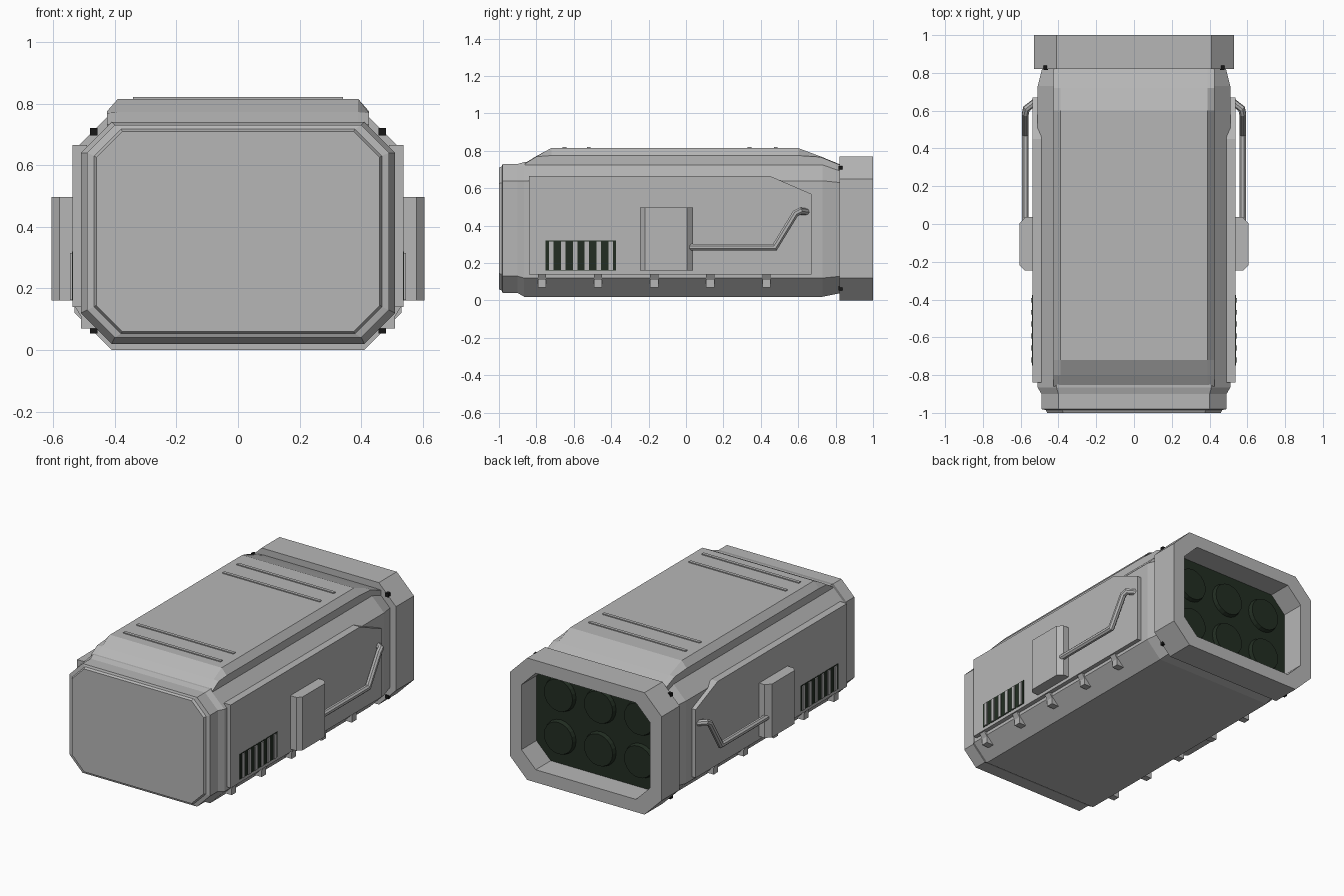
import bpy, bmesh, math
from mathutils import Vector

cube = bpy.data.objects.get("Cube")
if cube:
    bpy.data.objects.remove(cube, do_unlink=True)


def material(name, rgb):
    m = bpy.data.materials.new(name)
    m.use_nodes = True
    m.diffuse_color = (*rgb, 1)
    m.node_tree.nodes["Principled BSDF"].inputs["Base Color"].default_value = (*rgb, 1)
    return m


GREY = material("hull grey", (0.47, 0.47, 0.47))
GREEN = material("dark green", (0.016, 0.027, 0.016))
BLACK = material("bolt black", (0.008, 0.008, 0.008))


def finish(name, bm, *mats):
    bmesh.ops.recalc_face_normals(bm, faces=bm.faces[:])
    me = bpy.data.meshes.new(name)
    bm.to_mesh(me)
    bm.free()
    for m in mats:
        me.materials.append(m)
    ob = bpy.data.objects.new(name, me)
    bpy.context.collection.objects.link(ob)
    return ob


def loft(name, rings, *mats, end_material=0):
    """Skin a chain of closed rings and cap both ends."""
    bm = bmesh.new()
    loops = [[bm.verts.new(p) for p in ring] for ring in rings]
    n = len(loops[0])
    for a, b in zip(loops, loops[1:]):
        for i in range(n):
            j = (i + 1) % n
            bm.faces.new((a[i], a[j], b[j], b[i]))
    bm.faces.new(loops[0])
    bm.faces.new(loops[-1]).material_index = end_material
    return finish(name, bm, *mats)


def octagon(y, hx, z0, z1, c):
    half = [(hx - c, z0), (hx, z0 + c), (hx, z1 - c), (hx - c, z1)]
    return [(x, y, z) for x, z in half] + [(-x, y, z) for x, z in reversed(half)]


def box(name, lo, hi, mat):
    corners = [(lo[0], lo[1]), (hi[0], lo[1]), (hi[0], hi[1]), (lo[0], hi[1])]
    return loft(name, [[(x, y, z) for x, y in corners] for z in (lo[2], hi[2])], mat)


def tube(name, path, radius, mat, sides=8):
    """Sweep a polygon along a path with mitred corners."""
    pts = [Vector(p) for p in path]
    dirs = [(b - a).normalized() for a, b in zip(pts, pts[1:])]
    d = dirs[0]
    u = d.cross(Vector((1, 0, 0))).normalized()
    v = d.cross(u)
    ring = [pts[0] + radius * (math.cos(t) * u + math.sin(t) * v)
            for t in (math.tau * (i + 0.5) / sides for i in range(sides))]
    rings = [ring]
    for i, d in enumerate(dirs):
        normal = (d + dirs[i + 1]).normalized() if i + 1 < len(dirs) else d
        ring = [p + d * ((pts[i + 1] - p).dot(normal) / d.dot(normal)) for p in ring]
        rings.append(ring)
    return loft(name, rings, mat)


# Main hull with raised nose plate
loft("hull", [octagon(*s) for s in (
    (-1.0, 0.46, 0.06, 0.71, 0.085),
    (-0.985, 0.467, 0.053, 0.717, 0.087),
    (-0.98, 0.49, 0.04, 0.73, 0.09),
    (-0.9, 0.49, 0.04, 0.73, 0.09),
    (-0.865, 0.51, 0.02, 0.74, 0.1),
    (0.73, 0.51, 0.02, 0.74, 0.1),
    (0.83, 0.485, 0.04, 0.72, 0.09))], GREY)

# Rear collar with a recessed dark opening
loft("rear_collar", [octagon(*s) for s in (
    (0.82, 0.53, 0.0, 0.77, 0.12),
    (1.0, 0.53, 0.0, 0.77, 0.12),
    (1.0, 0.45, 0.08, 0.69, 0.1),
    (0.85, 0.45, 0.08, 0.69, 0.1))], GREY, GREEN, end_material=1)

# Shallow round lenses inside the opening
for row, z in enumerate((0.25, 0.52)):
    for col, x in enumerate((-0.28, 0, 0.28)):
        rings = [[(x + r * math.cos(t), y, z + r * math.sin(t))
                  for t in (math.tau * i / 20 for i in range(20))]
                 for y, r in ((0.84, 0.11), (0.875, 0.1))]
        loft(f"lens_{row}_{col}", rings, GREEN)

# Raised roof, ramped at both ends
rings = []
for y, top in ((-0.86, 0.735), (-0.8, 0.772), (-0.72, 0.815),
               (0.6, 0.815), (0.72, 0.77), (0.83, 0.725)):
    half = [(0.425, 0.69), (0.425, min(0.775, top - 0.003)), (0.39, top)]
    rings.append([(x, y, z) for x, z in half] + [(-x, y, z) for x, z in reversed(half)])
loft("roof", rings, GREY)
for i, y in enumerate((-0.65, -0.52, 0.34, 0.48)):
    box(f"roof_rib_{i}", (-0.34, y - 0.01, 0.81), (0.34, y + 0.01, 0.821), GREY)

# Details repeated on each flank
for side, s in (("left", 1), ("right", -1)):
    outline = [(-0.84, 0.14), (0.67, 0.14), (0.67, 0.57), (0.45, 0.665), (-0.84, 0.665)]
    loft(f"{side}_panel", [[(s * x, y, z) for y, z in outline] for x in (0.49, 0.537)], GREY)

    # Vent with upright slats
    box(f"{side}_vent", (s * 0.53, -0.75, 0.16), (s * 0.539, -0.375, 0.32), GREEN)
    for i in range(6):
        y = -0.72 + i * 0.0635
        box(f"{side}_slat_{i}", (s * 0.53, y - 0.012, 0.163), (s * 0.545, y + 0.012, 0.315), GREY)

    # Equipment box with bevelled ends
    plan = [(0.52, -0.245), (0.58, -0.245), (0.605, -0.22),
            (0.605, 0.005), (0.575, 0.037), (0.52, 0.037)]
    loft(f"{side}_equipment_box", [[(s * x, y, z) for x, y in plan] for z in (0.16, 0.497)], GREY)

    # Bent pipe
    tube(f"{side}_pipe", [(s * x, y, z) for x, y, z in (
        (0.575, 0.01, 0.285), (0.575, 0.475, 0.285), (0.575, 0.585, 0.465),
        (0.57, 0.61, 0.478), (0.525, 0.645, 0.474))], 0.019, GREY)

    # Lower tabs
    tab = [(0.45, 0.07), (0.51, 0.07), (0.51, 0.11), (0.53, 0.142), (0.45, 0.142)]
    for i in range(5):
        y = -0.77 + i * 0.3
        loft(f"{side}_tab_{i}", [[(s * x, yy, z) for x, z in tab]
                                 for yy in (y - 0.022, y + 0.022)], GREY)

    # Collar bolts
    for level, z in (("lower", 0.065), ("upper", 0.708)):
        box(f"{side}_{level}_bolt", (s * 0.456, 0.815, z - 0.012), (s * 0.48, 0.838, z + 0.012), BLACK)
